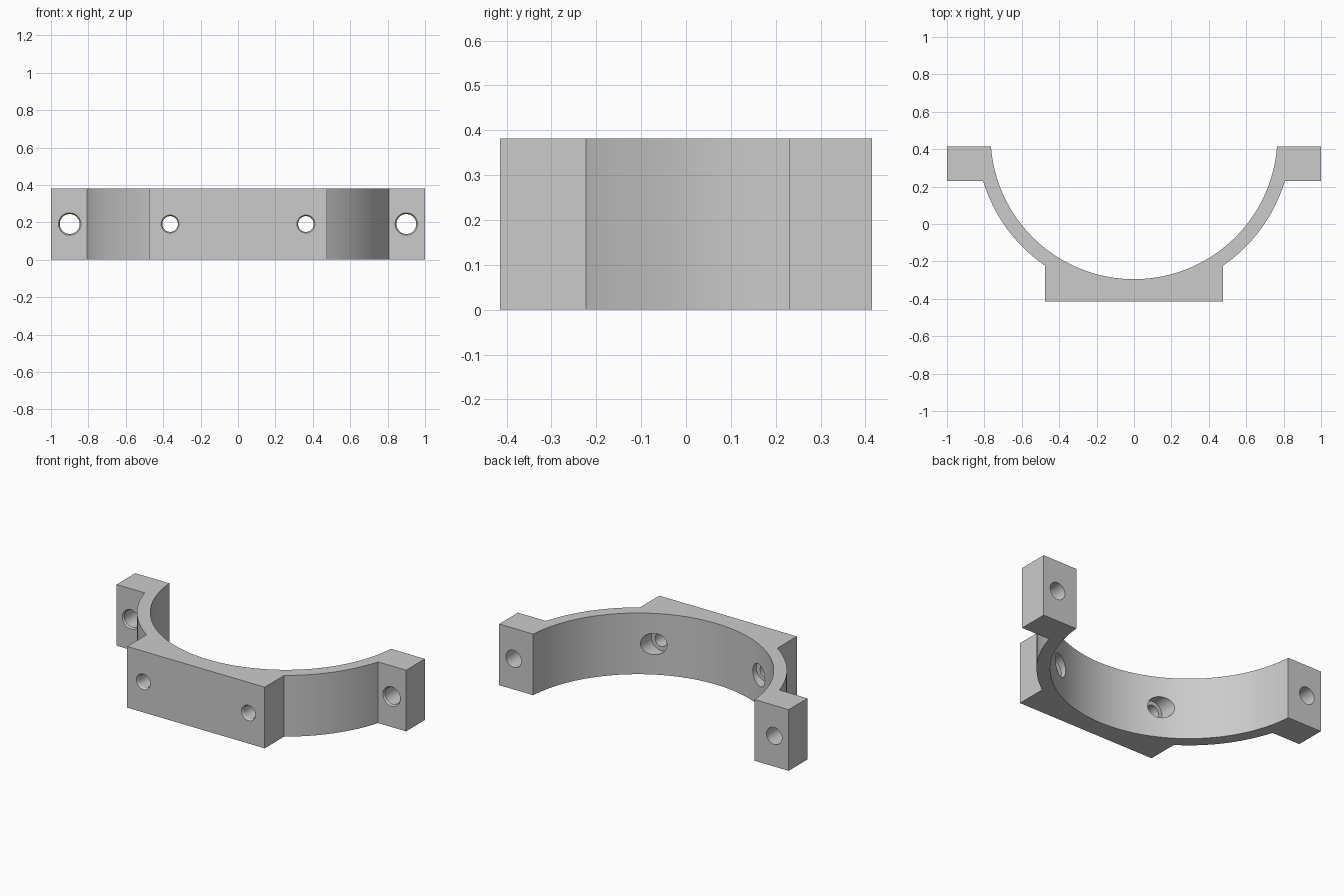
import bpy, bmesh
from math import asin, acos, cos, sin, pi
from mathutils import Matrix, Vector

cube = bpy.data.objects.get("Cube")
if cube:
    bpy.data.objects.remove(cube)

HEIGHT = 0.382
MID = HEIGHT / 2
BACK, FRONT = 0.415, -0.415
EAR_FRONT = 0.23
BASE_HALF = 0.475
CENTRE_Y, R_IN, R_OUT = 0.472, 0.767, 0.842

grey = bpy.data.materials.new("plain grey")
grey.use_nodes = True
colour = (0.6, 0.6, 0.6, 1)
grey.diffuse_color = colour
grey.node_tree.nodes["Principled BSDF"].inputs["Base Color"].default_value = colour


def make_object(name, bm):
    bmesh.ops.recalc_face_normals(bm, faces=bm.faces)
    mesh = bpy.data.meshes.new(name)
    bm.to_mesh(mesh)
    bm.free()
    mesh.materials.append(grey)
    obj = bpy.data.objects.new(name, mesh)
    bpy.context.collection.objects.link(obj)
    return obj


def arc(radius, start, end, steps):
    angles = [start + (end - start) * i / steps for i in range(steps + 1)]
    return [(radius * cos(a), CENTRE_Y + radius * sin(a)) for a in angles]


def lathe_along_y(bm, x, profile, sides=40):
    """Closed turned solid around a front-to-back axis, profile of (radius, y)."""
    rings = []
    for radius, y in profile:
        rings.append([bm.verts.new((x + radius * cos(2 * pi * i / sides), y,
                                    MID + radius * sin(2 * pi * i / sides)))
                      for i in range(sides)])
    for a, b in zip(rings, rings[1:]):
        for i in range(sides):
            j = (i + 1) % sides
            bm.faces.new((a[i], a[j], b[j], b[i]))
    bm.faces.new(rings[0])
    bm.faces.new(rings[-1])


# Bracket outline: right half from base to bore bottom, then mirrored
outer = arc(R_OUT, -acos(BASE_HALF / R_OUT), asin((EAR_FRONT - CENTRE_Y) / R_OUT), 20)
inner = arc(R_IN, asin((BACK - CENTRE_Y) / R_IN), -pi / 2, 40)
half = [(BASE_HALF, FRONT)] + outer + [(1, EAR_FRONT), (1, BACK)] + inner
outline = half + [(-x, y) for x, y in reversed(half[:-1])]

bm = bmesh.new()
face = bm.faces.new([bm.verts.new((x, y, 0)) for x, y in outline])
top = bmesh.ops.extrude_face_region(bm, geom=[face])["geom"]
bmesh.ops.translate(bm, vec=Vector((0, 0, HEIGHT)),
                    verts=[v for v in top if isinstance(v, bmesh.types.BMVert)])
bracket = make_object("half_clamp_bracket", bm)

# Bolt holes: chamfered through holes in ears, counterbored holes in base
bm = bmesh.new()
for side in (-1, 1):
    lathe_along_y(bm, side * 0.9, [(0.06, EAR_FRONT - 0.1), (0.06, EAR_FRONT),
                                   (0.053, EAR_FRONT + 0.01), (0.053, BACK + 0.1)])
    lathe_along_y(bm, side * 0.363, [(0.048, FRONT - 0.1), (0.048, FRONT),
                                     (0.042, FRONT + 0.01), (0.042, -0.272),
                                     (0.067, -0.272), (0.067, 0.1)])
cutter = make_object("bolt_hole_cutter", bm)
cutter.hide_render = True

cut = bracket.modifiers.new("bolt holes", "BOOLEAN")
cut.operation = "DIFFERENCE"
cut.solver = "EXACT"
cut.object = cutter

bpy.ops.object.select_all(action="DESELECT")
bracket.select_set(True)
bpy.context.view_layer.objects.active = bracket
bpy.ops.object.modifier_apply(modifier=cut.name)
bpy.data.objects.remove(cutter)
bpy.ops.object.shade_smooth_by_angle(angle=pi / 6)
